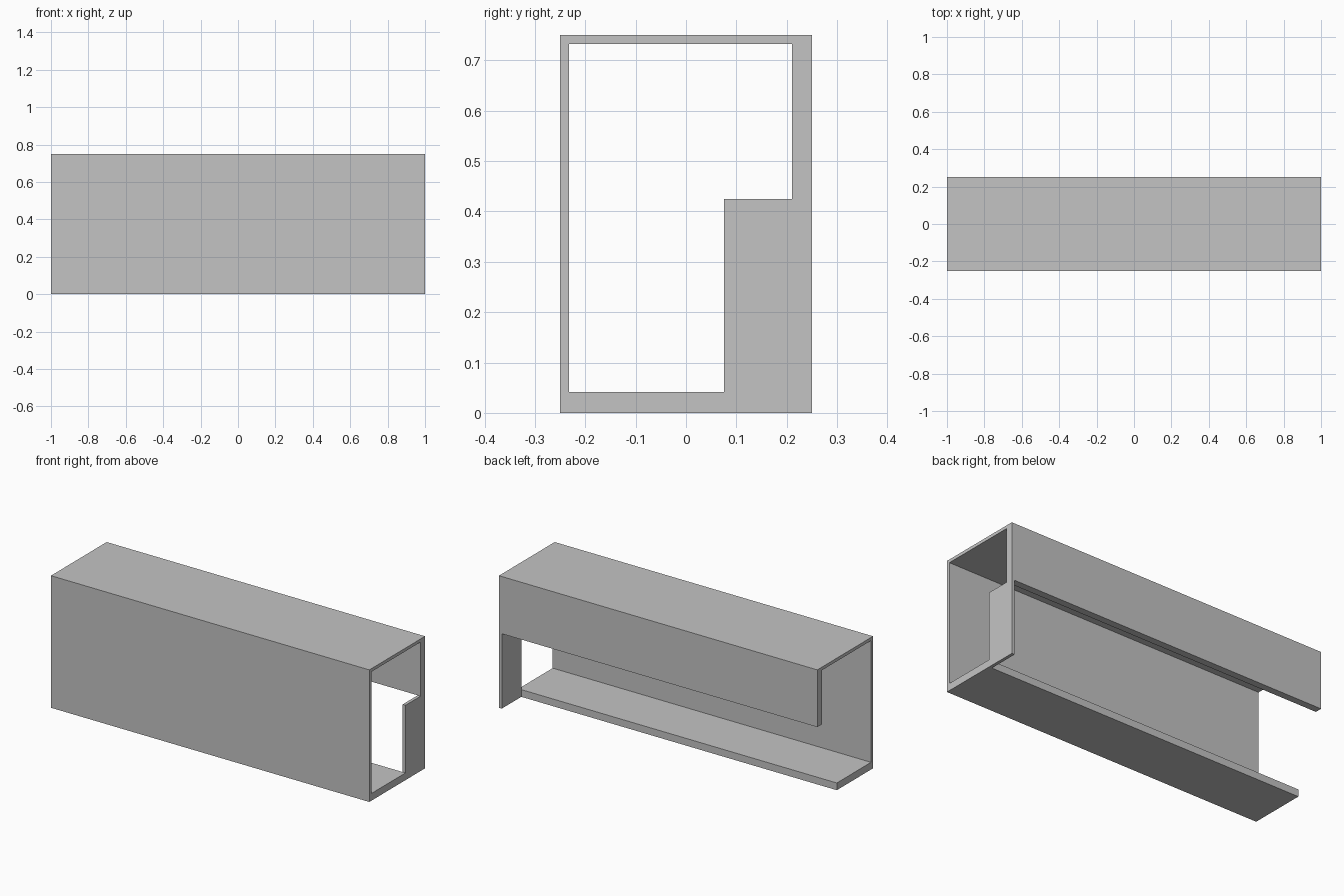
import bpy
import bmesh

default = bpy.data.objects.get("Cube")
if default:
    bpy.data.objects.remove(default, do_unlink=True)

# Single plain grey
grey = bpy.data.materials.new("plain grey")
grey.use_nodes = True
colour = (0.55, 0.55, 0.55, 1)
grey.diffuse_color = colour
grey.node_tree.nodes["Principled BSDF"].inputs["Base Color"].default_value = colour


def extrude_profile(name, profile, x0, x1):
    """Extrude a closed (y, z) profile along x."""
    bm = bmesh.new()
    face = bm.faces.new([bm.verts.new((x0, y, z)) for y, z in profile])
    grown = bmesh.ops.extrude_face_region(bm, geom=[face])["geom"]
    verts = [v for v in grown if isinstance(v, bmesh.types.BMVert)]
    bmesh.ops.translate(bm, verts=verts, vec=(x1 - x0, 0, 0))
    bmesh.ops.recalc_face_normals(bm, faces=bm.faces)
    mesh = bpy.data.meshes.new(name)
    bm.to_mesh(mesh)
    bm.free()
    mesh.materials.append(grey)
    obj = bpy.data.objects.new(name, mesh)
    bpy.context.collection.objects.link(obj)
    return obj


FRONT, BACK, TOP = -0.25, 0.25, 0.75
FLOOR_EDGE, OPENING_TOP = 0.075, 0.425
FRONT_IN, BACK_IN, TOP_IN, FLOOR_TOP = -0.232, 0.21, 0.732, 0.041
END_THICK = 0.018

# Channel: floor, front wall, roof and hanging back wall in one section
extrude_profile("channel_shell", [
    (FLOOR_EDGE, 0), (FLOOR_EDGE, FLOOR_TOP), (FRONT_IN, FLOOR_TOP),
    (FRONT_IN, TOP_IN), (BACK_IN, TOP_IN), (BACK_IN, OPENING_TOP),
    (BACK, OPENING_TOP), (BACK, TOP), (FRONT, TOP), (FRONT, 0)], -1, 1)

# Thin plate closing the recess at one end
extrude_profile("end_plate", [
    (FLOOR_EDGE, 0), (BACK, 0), (BACK, OPENING_TOP),
    (FLOOR_EDGE, OPENING_TOP)], 1 - END_THICK, 1)
